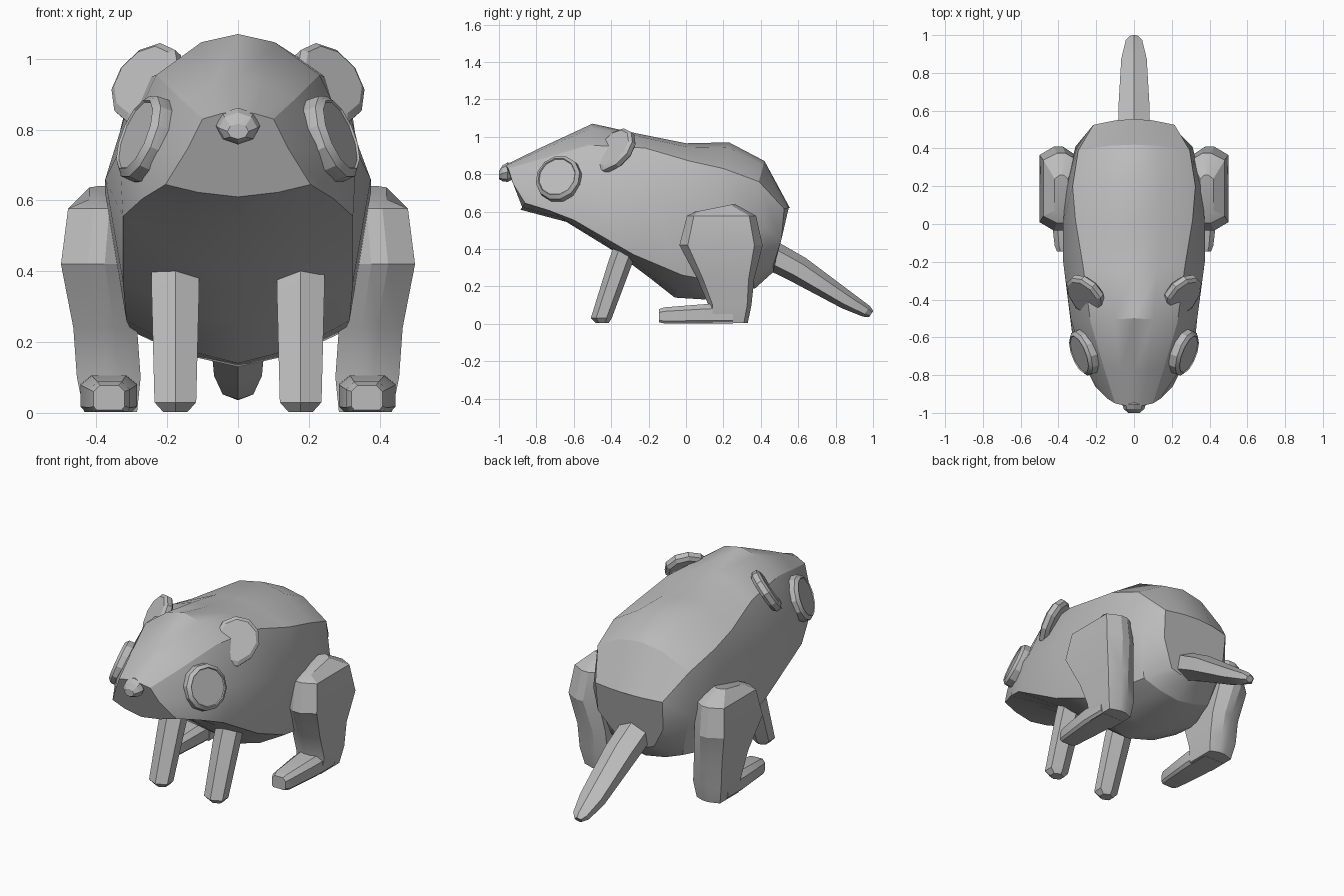
import bpy, bmesh, math
from mathutils import Vector

cube = bpy.data.objects.get("Cube")
if cube:
    bpy.data.objects.remove(cube, do_unlink=True)

# Single fur colour
fur = bpy.data.materials.new("grey_fur")
fur.use_nodes = True
GREY = (0.5, 0.5, 0.5, 1)
fur.diffuse_color = GREY
fur.node_tree.nodes["Principled BSDF"].inputs["Base Color"].default_value = GREY

# Cross-section outlines in unit coordinates
LEG_OUTLINE = [(1, -.8), (1, .8), (.2, 1), (-.3, 1),
               (-1, .8), (-1, -.8), (-.3, -1), (.2, -1)]
FOOT_OUTLINE = [(1, -.7), (1, .5), (.6, 1), (-.6, 1),
                (-1, .5), (-1, -.7), (-.8, -1), (.8, -1)]


def loft(name, rings, angle=28):
    """Skin a closed tube through equal-length rings and cap both ends."""
    bm = bmesh.new()
    loops = [[bm.verts.new(point) for point in ring] for ring in rings]
    count = len(loops[0])
    for first, second in zip(loops, loops[1:]):
        for i in range(count):
            j = (i + 1) % count
            bm.faces.new((first[i], first[j], second[j], second[i]))
    bm.faces.new(loops[0])
    bm.faces.new(loops[-1])
    bmesh.ops.recalc_face_normals(bm, faces=bm.faces)
    mesh = bpy.data.meshes.new(name)
    bm.to_mesh(mesh)
    bm.free()
    mesh.materials.append(fur)
    obj = bpy.data.objects.new(name, mesh)
    bpy.context.collection.objects.link(obj)
    bpy.ops.object.select_all(action="DESELECT")
    bpy.context.view_layer.objects.active = obj
    obj.select_set(True)
    bpy.ops.object.shade_smooth_by_angle(angle=math.radians(angle))
    return obj


def ring(center, u, v, sides, turn=0.0):
    """Elliptical ring of points around a centre, spanned by u and v."""
    center, u, v = Vector(center), Vector(u), Vector(v)
    angles = [math.tau * (i + turn) / sides for i in range(sides)]
    return [center + u * math.cos(a) + v * math.sin(a) for a in angles]


def box_ring(outline, low, high, place):
    """Fit an outline between two corners; place turns it into points."""
    return [place(*((lo + hi) / 2 + (hi - lo) / 2 * c
                    for lo, hi, c in zip(low, high, corner)))
            for corner in outline]


def disc(name, center, normal, steps, sides, root=None):
    """Stepped round plate of (offset, radius) steps, drawn out toward root."""
    center, n = Vector(center), Vector(normal).normalized()
    u = n.cross(Vector((0, 0, 1))).normalized()
    v = n.cross(u)
    rings = [ring(center + n * d, u * r, v * r, sides, 0.5) for d, r in steps]
    if root:
        pull = Vector(root).normalized()
        for points in rings:
            for p in points:
                p += pull * 0.4 * max(0, (p - center).dot(pull) - 0.03)
    return loft(name, rings, 20)


def bulge(middle, edge, t, lift):
    """Point between centre line and edge, pushed outward to round the form."""
    middle, edge = Vector(middle), Vector(edge)
    push = (middle - edge) * lift
    push.x = 0
    return middle.lerp(edge, t) + push


# Body and head: top, shoulder, side, lower edge, belly of each section
sections = [
    ((0, -.965, .85), (.10, -.95, .83), (.14, -.925, .75), (.205, -.86, .645), (0, -.885, .61)),
    ((0, -.78, .94), (.16, -.76, .885), (.265, -.74, .73), (.27, -.73, .605), (0, -.64, .545)),
    ((0, -.50, 1.07), (.23, -.52, .955), (.335, -.5, .74), (.325, -.60, .555), (0, -.38, .385)),
    ((0, -.25, 1.015), (.27, -.22, .94), (.375, -.2, .66), (.325, -.28, .37), (0, -.2, .25)),
    ((0, 0, .965), (.31, .02, .87), (.375, 0, .62), (.315, -.02, .26), (0, -.06, .14)),
    ((0, .23, .97), (.325, .2, .83), (.36, .2, .58), (.30, .15, .23), (0, .1, .13)),
    ((0, .42, .87), (.295, .39, .76), (.31, .41, .52), (.23, .36, .25), (0, .37, .19)),
    ((0, .555, .62), (.215, .525, .615), (.21, .51, .45), (.12, .465, .31), (0, .47, .28)),
]
body_rings = []
for top, shoulder, flank, low, belly in sections:
    half = [bulge(top, shoulder, .45, .25), Vector(shoulder), Vector(flank),
            Vector(low), bulge(belly, low, .55, .18)]
    mirrored = [Vector((-p.x, p.y, p.z)) for p in reversed(half)]
    body_rings.append([Vector(top), *half, Vector(belly), *mirrored])
loft("body", body_rings, 28)

# Nose
loft("nose", [ring((0, y, z), (w, 0, 0), (0, 0, h), 8)
              for y, z, w, h in [(-.92, .815, .045, .04), (-.955, .81, .062, .052),
                                 (-.98, .805, .054, .043), (-1, .795, .03, .022)]], 20)

# Tail
tail_up = Vector((0, .57, .82))
loft("tail", [ring((0, y, z), tail_up * t, (w, 0, 0), 6)
              for y, z, w, t in [(.44, .375, .098, .08), (.6, .29, .095, .074),
                                 (.86, .125, .078, .05), (.965, .066, .05, .034),
                                 (.99, .052, .024, .02)]], 20)

for side, label in ((1, "left"), (-1, "right")):
    # Eye with raised rim
    disc(label + "_eye", (side * .263, -.68, .775), (side * .87, -.33, .35),
         [(-.06, .115), (-.02, .127), (.018, .125), (.034, .106), (.028, .102)], 12)

    # Ear, narrowing toward its root
    disc(label + "_ear", (side * .255, -.37, .937), (side * .58, -.6, .52),
         [(-.03, .1), (-.014, .118), (.014, .118), (.026, .1)], 10,
         (side * .01, -.08, -.1))

    # Front leg
    loft(label + "_front_leg",
         [ring((side * .177, y, z), (0, t, 0), (side * w, 0, 0), 6)
          for y, z, w, t in [(-.285, .5, .078, .07), (-.35, .33, .077, .066),
                             (-.453, .03, .068, .056), (-.448, .003, .04, .034)]], 24)

    # Hind leg: inner x, outer x, front y, back y, height, slope
    leg = [(.35, .42, .05, .26, .62, .2), (.30, .48, .005, .375, .577, 0),
           (.31, .50, -.035, .41, .42, 0), (.285, .465, .06, .365, .24, 0),
           (.275, .455, .12, .35, .10, 0), (.285, .435, .12, .33, .003, 0)]
    loft(label + "_hind_leg",
         [box_ring(LEG_OUTLINE, (x0, y0), (x1, y1),
                   lambda a, b: (side * a, b, z + slope * (b - (y0 + y1) / 2)))
          for x0, x1, y0, y1, z, slope in leg], 22)

    # Hind foot: inner x, outer x, bottom, top, y
    foot = [(.285, .445, .002, .112, .25), (.285, .445, .002, .105, .1),
            (.305, .42, .002, .088, -.115), (.32, .408, .008, .078, -.145)]
    loft(label + "_hind_foot",
         [box_ring(FOOT_OUTLINE, (x0, z0), (x1, z1), lambda a, b: (side * a, y, b))
          for x0, x1, z0, z1, y in foot], 22)
